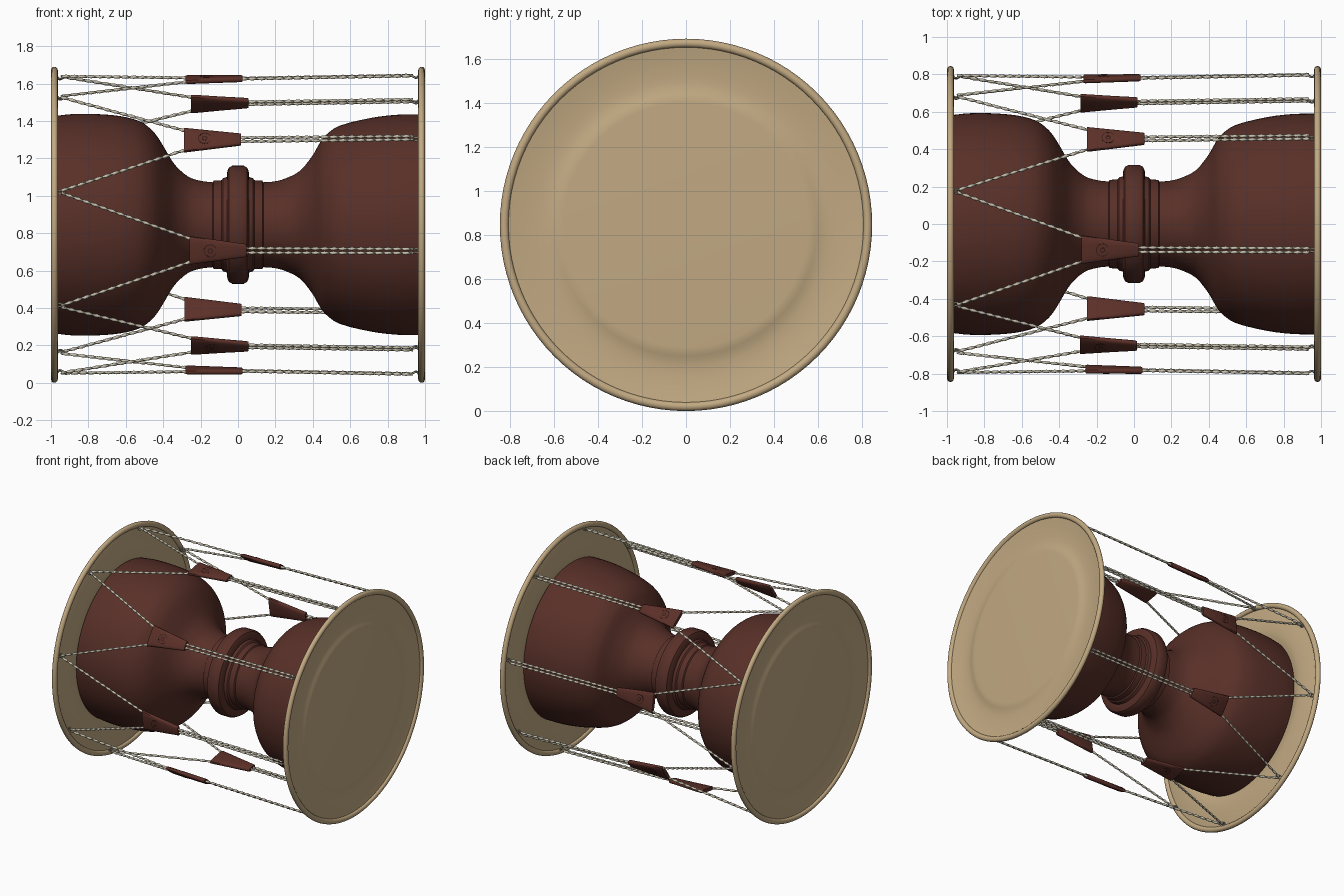
import bpy, bmesh, math
from mathutils import Vector

if "Cube" in bpy.data.objects:
    bpy.data.objects.remove(bpy.data.objects["Cube"])

AXIS_Z = 0.845      # height of the drum axis
RIM_R = 0.845       # outer radius of the heads


def material(name, col):
    m = bpy.data.materials.new(name)
    m.diffuse_color = (*col, 1)
    m.use_nodes = True
    m.node_tree.nodes["Principled BSDF"].inputs["Base Color"].default_value = m.diffuse_color
    return m


wood = material("dark_red_brown_wood", (0.098, 0.029, 0.021))
leather = material("brown_leather", (0.105, 0.029, 0.021))
stamp = material("dark_brown_stamp", (0.045, 0.014, 0.010))
hide = material("tan_hide", (0.54, 0.40, 0.225))
rope = material("pale_cord", (0.56, 0.52, 0.41))
metal = material("grey_hook", (0.42, 0.39, 0.31))


def finish(bm, name, mat, angle=40):
    bmesh.ops.recalc_face_normals(bm, faces=bm.faces)
    me = bpy.data.meshes.new(name)
    bm.to_mesh(me)
    bm.free()
    ob = bpy.data.objects.new(name, me)
    bpy.context.collection.objects.link(ob)
    me.materials.append(mat)
    bpy.ops.object.select_all(action='DESELECT')
    ob.select_set(True)
    bpy.context.view_layer.objects.active = ob
    bpy.ops.object.shade_smooth_by_angle(angle=math.radians(angle))
    return ob


def skin(bm, rings, caps=False, loop=False):
    """Bridge successive closed rings of points."""
    vs = [[bm.verts.new(p) for p in ring] for ring in rings]
    n = len(vs[0])
    pairs = list(zip(vs, vs[1:])) + ([(vs[-1], vs[0])] if loop else [])
    for a, b in pairs:
        for i in range(n):
            j = (i + 1) % n
            bm.faces.new((a[i], a[j], b[j], b[i]))
    if caps:
        bm.faces.new(vs[0])
        bm.faces.new(vs[-1])


def polar(x, r, deg, t=0.0):
    """Point at axial x, radius r, angle from the front, tangential shift t."""
    a = math.radians(deg)
    return Vector((x, -r * math.cos(a) + t * math.sin(a),
                   AXIS_Z + r * math.sin(a) + t * math.cos(a)))


def lathe(bm, profile, n=96, caps=False, loop=False):
    skin(bm, [[polar(x, r, 360 * i / n) for i in range(n)] for x, r in profile],
         caps, loop)


def smooth_path(pts, steps=4):
    """Catmull-Rom interpolation."""
    pts = [Vector(p) for p in pts]
    ext = [2 * pts[0] - pts[1]] + pts + [2 * pts[-1] - pts[-2]]
    out = []
    for a, b, c, d in zip(ext, ext[1:], ext[2:], ext[3:]):
        for s in range(steps):
            t = s / steps
            out.append(0.5 * (2 * b + (c - a) * t + (2 * a - 5 * b + 4 * c - d) * t * t
                              + (3 * b - a - 3 * c + d) * t ** 3))
    return out + [pts[-1]]


def tube(bm, pts, r, n=8, twist=0.0):
    """Tube along pts; a twist (radians per unit) gives a two-strand cord."""
    rings, dist, u = [], 0.0, None
    for k, p in enumerate(pts):
        d = (pts[min(k + 1, len(pts) - 1)] - pts[max(k - 1, 0)]).normalized()
        if u is None:
            u = d.orthogonal()
        u = (u - d * u.dot(d)).normalized()
        v = d.cross(u)
        if k:
            dist += (p - pts[k - 1]).length
        ring = []
        for i in range(n):
            a = 2 * math.pi * i / n
            rr = r * (1 + 0.22 * math.cos(2 * a)) if twist else r
            b = a + twist * dist
            ring.append(p + rr * (math.cos(b) * u + math.sin(b) * v))
        rings.append(ring)
    skin(bm, rings, caps=True)


def cord(bm, a, b):
    k = max(4, int((b - a).length / 0.012))
    tube(bm, [a.lerp(b, i / k) for i in range(k + 1)], 0.0078, 8, 65)


# Hourglass body: two turned bowls with a beaded waist
left = [(-0.968, 0.583), (-0.88, 0.592), (-0.76, 0.592), (-0.63, 0.581), (-0.53, 0.555),
        (-0.47, 0.515), (-0.43, 0.470), (-0.39, 0.405), (-0.337, 0.320),
        (-0.267, 0.258), (-0.20, 0.235), (-0.136, 0.227)]
right = [(0.136, 0.227), (0.19, 0.231), (0.25, 0.246), (0.33, 0.287), (0.395, 0.365),
         (0.43, 0.425), (0.465, 0.475), (0.545, 0.530), (0.71, 0.571), (0.85, 0.588),
         (0.968, 0.590)]
bead = [(0.13, 0.236), (0.088, 0.238), (0.08, 0.249), (0.060, 0.255), (0.057, 0.288),
        (0.048, 0.306), (0.030, 0.316)]


def smooth_profile(pts):
    return [(p.x, p.y) for p in smooth_path([(x, r, 0) for x, r in pts], 3)]


bm = bmesh.new()
lathe(bm, smooth_profile(left) + [(-x, r) for x, r in bead] + bead[::-1]
      + smooth_profile(right), caps=True)
finish(bm, "hourglass_body", wood, 30)

# Drum heads with a raised centre, shallow valley and rolled rim
head = [(0.984, 0.002), (0.984, 0.555), (0.983, 0.575), (0.978, 0.595), (0.972, 0.615),
        (0.969, 0.645), (0.969, 0.68), (0.973, 0.73), (0.979, 0.775), (0.985, 0.812)]
for side, word in ((-1, "left"), (1, "right")):
    bm = bmesh.new()
    outer = [(side * x, r) for x, r in head]
    inner = [(side * (x - 0.006), r) for x, r in head[::-1]]
    lathe(bm, outer + inner, 96, caps=True)
    finish(bm, word + "_drum_head", hide, 50)
    bm = bmesh.new()
    hoop = [(side * (0.9815 + 0.0185 * math.cos(a)), RIM_R - 0.02 + 0.02 * math.sin(a))
            for a in (2 * math.pi * i / 12 for i in range(12))]
    lathe(bm, hoop, 96, loop=True)
    finish(bm, word + "_rim_hoop", hide, 60)

# Lacing: eight paired cords, each gathered by a tapered leather sleeve
sleeve_start = {35: -0.29, 80: -0.28, 125: -0.25, 170: -0.27,
                215: -0.285, 260: -0.28, 305: -0.25, 350: -0.26}
LENGTH = 0.305
cords, sleeves, stamps, hooks = (bmesh.new() for _ in range(4))


def hook(deg, side):
    """Bent wire reaching from the cord end up over the rim."""
    for t in (-0.009, 0.009):
        path = [(0.925, 0.812, t * 0.4), (0.938, 0.803, t), (0.955, 0.798, t),
                (0.968, 0.812, t), (0.970, 0.830, t * 0.6), (0.980, 0.839, 0)]
        tube(hooks, smooth_path([polar(side * x, r, deg, s) for x, r, s in path]), 0.005, 6)


for deg, x0 in sleeve_start.items():
    x1 = x0 + LENGTH
    for s in (-1, 1):
        cord(cords, polar(0.935, 0.810, deg, 0.011 * s),
             polar(x1 - 0.03, 0.793, deg, 0.012 * s))
        # cords fan out to neighbouring hooks on the left rim
        cord(cords, polar(x0 + 0.03, 0.788, deg, 0.054 * s),
             polar(-0.945, 0.812, deg + 22.5 * s, -0.006 * s))
    hook(deg, 1)
    hook(deg + 22.5, -1)

    # sleeve: flattened rounded section, wide to narrow
    rings = []
    for f in (0, 0.03, 0.5, 0.97, 1):
        half = 0.078 + (0.035 - 0.078) * f
        thick = 0.017 if 0 < f < 1 else 0.013
        ring = []
        for i in range(20):
            c, s = math.cos(math.pi * i / 10), math.sin(math.pi * i / 10)
            t = half * math.copysign(abs(c) ** 0.7, c)
            r = thick * math.copysign(abs(s) ** 0.6, s)
            ring.append(polar(x0 + LENGTH * f, 0.788 + 0.006 * f + r, deg, t))
        rings.append(ring)
    skin(sleeves, rings, caps=True)

    # plain stamped ring and dot on the outer face
    cx = x0 + 0.112
    for ra, rb in ((0.031, 0.036), (0.008, 0.015)):
        loops = []
        for rad, h in ((ra, 0.800), (ra, 0.8075), (rb, 0.8075), (rb, 0.800)):
            loops.append([polar(cx + rad * math.cos(a), h, deg, rad * math.sin(a))
                          for a in (2 * math.pi * i / 20 for i in range(20))])
        skin(stamps, loops, loop=True)

finish(cords, "lacing_cords", rope, 60)
finish(sleeves, "leather_tuning_sleeves", leather, 40)
finish(stamps, "sleeve_stamps", stamp, 40)
finish(hooks, "rim_hooks", metal, 60)
